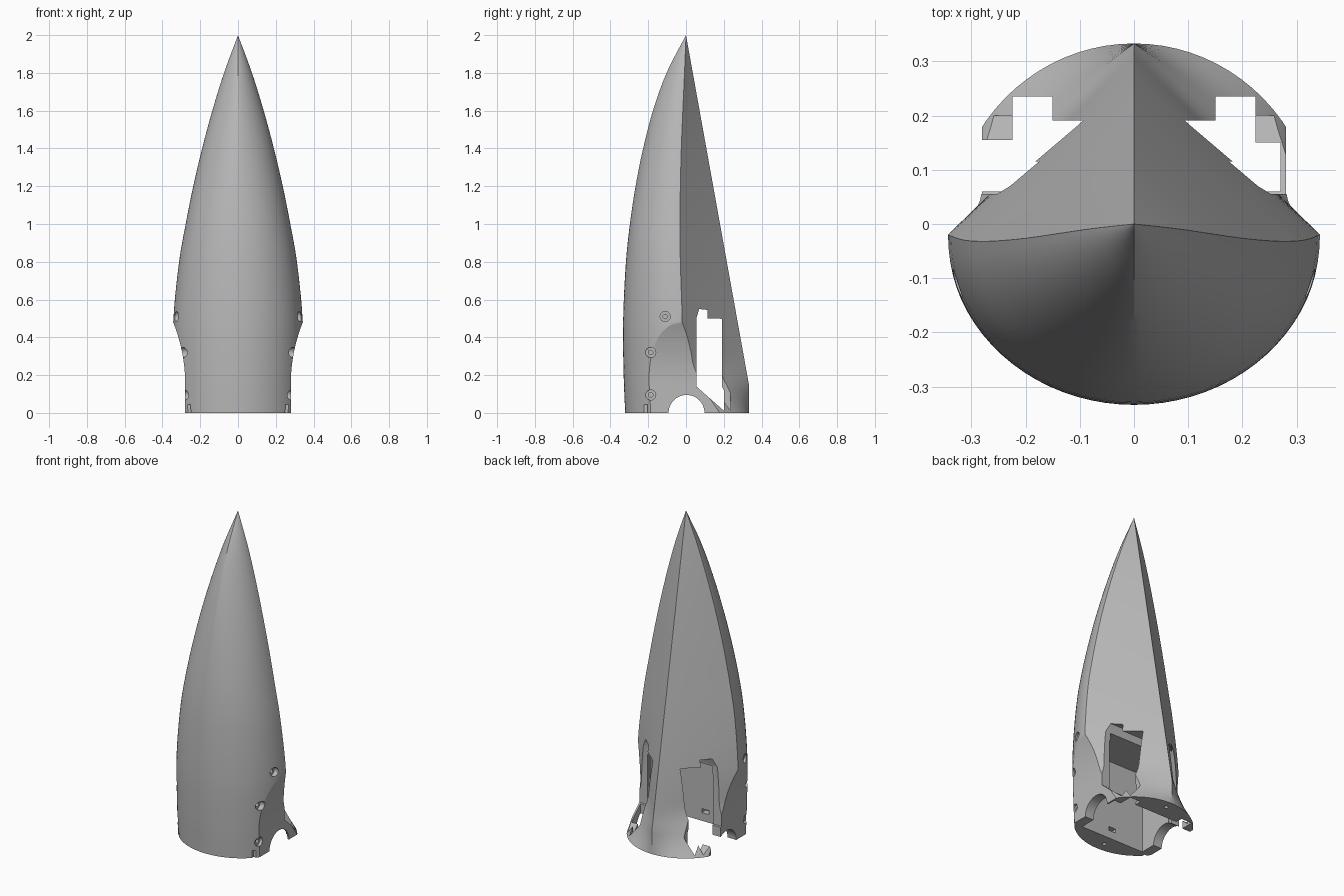
import bpy, bmesh, math
from mathutils import Matrix

if "Cube" in bpy.data.objects:
    bpy.data.objects.remove(bpy.data.objects["Cube"])

grey = bpy.data.materials.new("plain_grey")
grey.use_nodes = True
grey.diffuse_color = (0.48, 0.48, 0.48, 1)
grey.node_tree.nodes["Principled BSDF"].inputs["Base Color"].default_value = (0.48, 0.48, 0.48, 1)


def add_object(name, bm):
    bmesh.ops.recalc_face_normals(bm, faces=bm.faces)
    mesh = bpy.data.meshes.new(name)
    bm.to_mesh(mesh)
    bm.free()
    mesh.materials.append(grey)
    ob = bpy.data.objects.new(name, mesh)
    bpy.context.collection.objects.link(ob)
    return ob


# Side profile: height, half width, front depth, corner y
PROFILE = [
    (0.0, 0.338, 0.322, -0.015), (0.2, 0.342, 0.330, -0.018),
    (0.48, 0.343, 0.333, -0.020), (0.8, 0.312, 0.318, -0.030),
    (1.0, 0.277, 0.297, -0.032), (1.2, 0.237, 0.267, -0.030),
    (1.4, 0.190, 0.227, -0.025), (1.6, 0.136, 0.175, -0.017),
    (1.8, 0.074, 0.103, -0.008), (2.0, 0.0, 0.0, 0.0),
]


def hermite(z, col):
    """Smooth interpolation of one profile column."""
    i = max(k for k in range(len(PROFILE) - 1) if PROFILE[k][0] <= z)

    def slope(k):
        a, b = PROFILE[max(k - 1, 0)], PROFILE[min(k + 1, len(PROFILE) - 1)]
        return (b[col] - a[col]) / (b[0] - a[0])

    a, b = PROFILE[i], PROFILE[i + 1]
    h = b[0] - a[0]
    t = (z - a[0]) / h
    return ((2*t**3 - 3*t**2 + 1) * a[col] + (t**3 - 2*t**2 + t) * h * slope(i)
            + (3*t**2 - 2*t**3) * b[col] + (t**3 - t**2) * h * slope(i + 1))


def section(z):
    """Curved bow in front, V-shaped ridge behind, flaring to a round base."""
    w, front, yc = (hermite(z, c) for c in (1, 2, 3))
    ridge = 0.333 * min(1, (2 - z) / 1.85)
    crease = 0.3 * max(0, min(1, z - 1.0))
    flare = max(0, 1 - z / 0.27) ** 1.5
    pts = []
    n = 40
    for k in range(n):
        a = math.pi * k / n
        u, s = -math.cos(a), math.sin(a)
        bulge = s * (1 - crease) + (1 - abs(u)) * crease
        pts.append((w * u, yc - (front + yc) * bulge, z))
    for k in range(n):
        a = math.pi * k / n
        u, s = math.cos(a), math.sin(a)
        bulge = s * flare + (1 - abs(u)) * (1 - flare)
        pts.append((w * u, yc + (ridge - yc) * bulge, z))
    return pts


# Hull lofted through the sections up to the tip
bm = bmesh.new()
levels = [i * 0.03 for i in range(17)] + [0.5 + i * 0.06 for i in range(1, 25)] + [1.97]
rings = [[bm.verts.new(p) for p in section(z)] for z in levels]
for low, high in zip(rings, rings[1:]):
    for k in range(len(low)):
        j = (k + 1) % len(low)
        bm.faces.new((low[k], low[j], high[j], high[k]))
tip = bm.verts.new((0, 0, 2))
top = rings[-1]
for k in range(len(top)):
    bm.faces.new((top[k], top[(k + 1) % len(top)], tip))
bm.faces.new(rings[0][::-1])
hull = add_object("nose_shell", bm)


def cut(cutter):
    cutter.hide_render = True
    mod = hull.modifiers.new("cut", "BOOLEAN")
    mod.operation = "DIFFERENCE"
    mod.solver = "EXACT"
    mod.object = cutter
    bpy.context.view_layer.objects.active = hull
    bpy.ops.object.modifier_apply(modifier=mod.name)
    bpy.data.objects.remove(cutter)


def prism(points, vector):
    bm = bmesh.new()
    face = bm.faces.new([bm.verts.new(p) for p in points])
    new = bmesh.ops.extrude_face_region(bm, geom=[face])["geom"]
    bmesh.ops.translate(bm, vec=vector, verts=[v for v in new if isinstance(v, bmesh.types.BMVert)])
    return add_object("cutter", bm)


def box(x0, x1, y0, y1, z0, z1):
    return prism([(x0, y0, z0), (x1, y0, z0), (x1, y1, z0), (x0, y1, z0)], (0, 0, z1 - z0))


def cylinder(centre, radius, depth, axis, sides=32):
    bm = bmesh.new()
    turn = Matrix.Rotation(math.pi / 2, 4, "Y") if axis == "X" else Matrix()
    bmesh.ops.create_cone(bm, cap_ends=True, segments=sides, radius1=radius, radius2=radius,
                          depth=depth, matrix=Matrix.Translation(centre) @ turn)
    return add_object("cutter", bm)


# Concave scoops on both flanks
for side in (-1, 1):
    curve = [(0.28, -0.1), (0.28, 0.16)]
    curve += [(0.28 + 0.063 * t ** 2.0, 0.16 + 0.32 * t) for t in [i / 12 for i in range(1, 14)]]
    curve += [(0.6, curve[-1][1]), (0.6, -0.1)]
    cut(prism([(side * x, -0.6, z) for x, z in curve], (0, 1.2, 0)))

# Inner bay, open at the bottom
cut(box(-0.22, 0.22, -0.19, 0.191, -0.1, 0.497))

# Window running across, with a sloping sill
window = [(0.055, 0.14), (0.20, 0.012), (0.20, 0.12), (0.19, 0.14),
          (0.19, 0.49), (0.18, 0.5), (0.115, 0.5), (0.115, 0.545), (0.07, 0.55), (0.055, 0.5)]
cut(prism([(-0.6, y, z) for y, z in window], (1.2, 0, 0)))

# Rear corner pockets and the thin wall left on one side
for x0, x1 in ((-0.224, -0.15), (0.15, 0.224)):
    cut(box(x0, x1, 0.04, 0.235, -0.1, 0.45))
cut(box(0.2, 0.27, 0.06, 0.15, -0.1, 0.45))
cut(box(-0.5, -0.2, 0.06, 0.155, -0.1, 0.45))

# Half-round opening through both flanks
cut(cylinder((0.0, 0.003, 0.0), 0.095, 1.4, "X", 48))

# Countersunk fastener holes
for side in (-1, 1):
    for x, y, z in ((0.305, -0.11, 0.51), (0.262, -0.187, 0.32), (0.262, -0.187, 0.095)):
        cut(cylinder((side * (x + 0.1), y, z), 0.027, 0.2, "X", 24))
        cut(cylinder((side * x, y, z), 0.012, 0.06, "X", 16))
    cut(box(min(side * 0.25, side * 0.4), max(side * 0.25, side * 0.4), -0.222, -0.205, -0.1, 0.045))

# Slot in the front wall and small holes under the base
cut(box(-0.025, 0.025, -0.23, -0.15, 0.05, 0.075))
for y in (-0.26, 0.28):
    cut(cylinder((0, y, 0), 0.012, 0.08, "Z", 16))

# Smooth shading with crisp edges
bpy.ops.object.select_all(action="DESELECT")
hull.select_set(True)
bpy.context.view_layer.objects.active = hull
bpy.ops.object.shade_smooth_by_angle(angle=math.radians(25))
